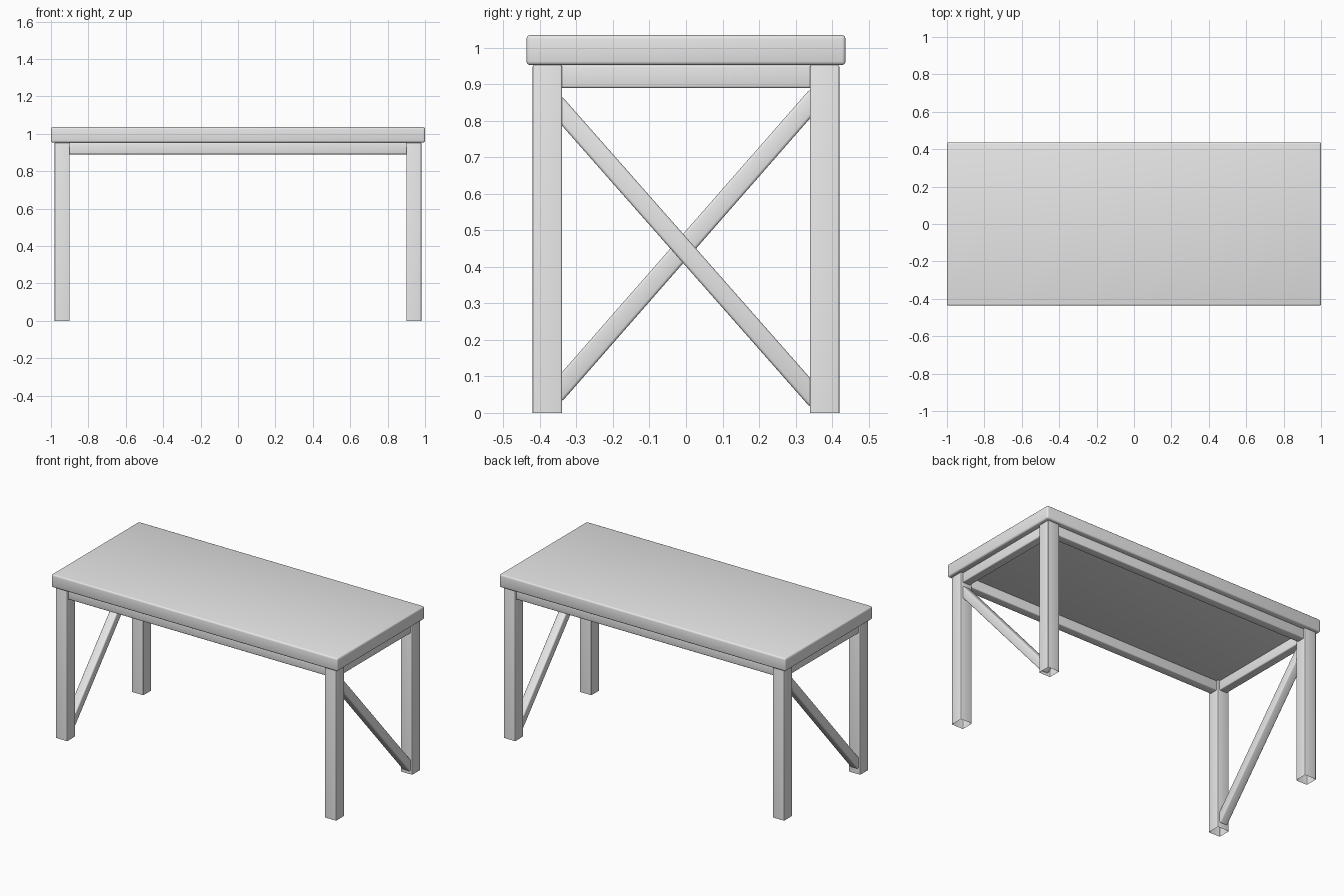
import bpy
import bmesh
import math
from mathutils import Matrix, Vector

cube = bpy.data.objects.get("Cube")
if cube:
    bpy.data.objects.remove(cube, do_unlink=True)

grey = bpy.data.materials.new("plain_grey")
grey.use_nodes = True
grey.diffuse_color = (0.8, 0.8, 0.8, 1)
grey.node_tree.nodes["Principled BSDF"].inputs["Base Color"].default_value = grey.diffuse_color


def beam(name, size, matrix, bevel, open_bottom=False):
    """Box with softened edges, optionally hollow and open underneath."""
    bm = bmesh.new()
    bmesh.ops.create_cube(bm, size=1)
    bmesh.ops.scale(bm, vec=size, verts=bm.verts)
    if open_bottom:
        bottom = [f for f in bm.faces if f.normal.z < -0.9]
        bmesh.ops.delete(bm, geom=bottom, context='FACES_ONLY')
    edges = [e for e in bm.edges if len(e.link_faces) == 2]
    bmesh.ops.bevel(bm, geom=edges, offset=bevel, segments=3,
                    profile=0.5, affect='EDGES')
    bm.transform(matrix)
    mesh = bpy.data.meshes.new(name)
    bm.to_mesh(mesh)
    bm.free()
    mesh.materials.append(grey)
    obj = bpy.data.objects.new(name, mesh)
    bpy.context.collection.objects.link(obj)
    bpy.ops.object.select_all(action='DESELECT')
    obj.select_set(True)
    bpy.context.view_layer.objects.active = obj
    bpy.ops.object.shade_smooth_by_angle(angle=math.radians(40))
    return obj


def at(x, y, z):
    return Matrix.Translation((x, y, z))


LEG_X, LEG_Y, LEG = 0.94, 0.38, 0.08
TOP_Z, APRON_Z = 0.953, 0.89

# Table top
beam("table_top", (2, 0.874, 0.082), at(0, 0, TOP_Z + 0.041), 0.01)

# Hollow square legs
for sx, side in ((1, "left"), (-1, "right")):
    for sy, end in ((-1, "front"), (1, "back")):
        beam(f"{end}_{side}_leg", (LEG, LEG, TOP_Z),
             at(sx * LEG_X, sy * LEG_Y, TOP_Z / 2), 0.004, open_bottom=True)

# Rails under the top, joining the legs
rail_h = TOP_Z - APRON_Z
rail_z = APRON_Z + rail_h / 2
for s, long_name, short_name in ((-1, "front_rail", "right_rail"),
                                 (1, "back_rail", "left_rail")):
    beam(long_name, (2 * LEG_X - LEG + 0.02, 0.055, rail_h),
         at(0, s * LEG_Y, rail_z), 0.006)
    beam(short_name, (0.055, 2 * LEG_Y - LEG + 0.02, rail_h),
         at(s * LEG_X, 0, rail_z), 0.006)

# One diagonal brace at each end, leaning opposite ways
for sx, name, high, low in ((1, "left_brace", 0.85, 0.033),
                            (-1, "right_brace", 0.87, 0.048)):
    top = Vector((sx * LEG_X, -sx * 0.36, high))
    foot = Vector((sx * LEG_X, sx * 0.36, low))
    run = top - foot
    tilt = Matrix.Rotation(math.atan2(run.z, run.y), 4, 'X')
    beam(name, (0.055, run.length, 0.053),
         Matrix.Translation((top + foot) / 2) @ tilt, 0.008)
